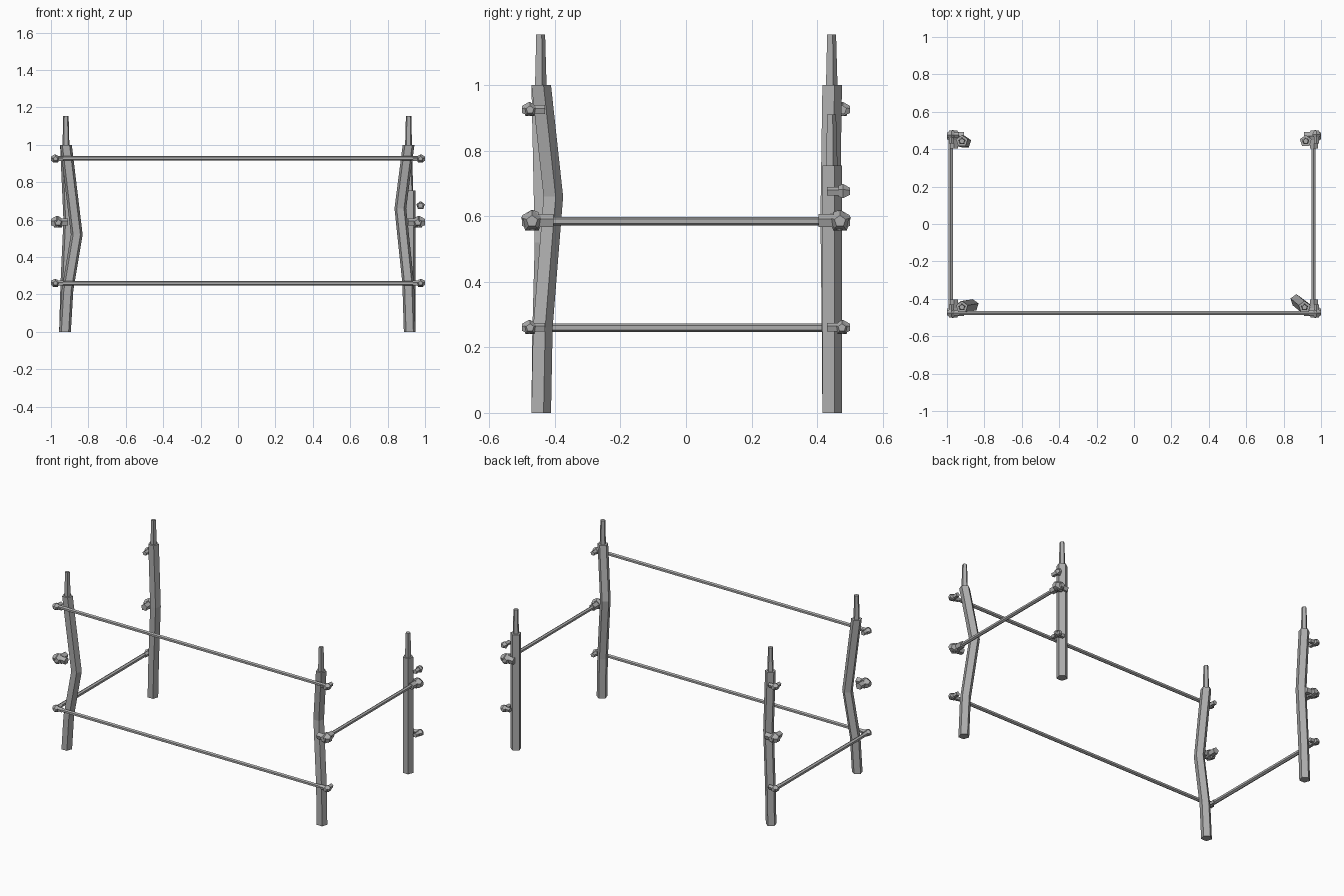
import bpy, bmesh, math
from mathutils import Vector

old = bpy.data.objects.get("Cube")
if old:
    bpy.data.objects.remove(old, do_unlink=True)

grey = bpy.data.materials.new("weathered grey")
grey.use_nodes = True
colour = (0.42, 0.42, 0.42, 1)
grey.diffuse_color = colour
grey.node_tree.nodes["Principled BSDF"].inputs["Base Color"].default_value = colour

# Two directions spanning each ring, for a loft along x, y or z
SPAN = {"x": (Vector((0, 0, 1)), Vector((0, 1, 0))),
        "y": (Vector((0, 0, 1)), Vector((1, 0, 0))),
        "z": (Vector((0, 1, 0)), Vector((1, 0, 0)))}


def loft(name, path, axis, sides=5):
    """Closed faceted tube through (centre, radius) rings."""
    u, v = SPAN[axis]
    bm = bmesh.new()
    rings = []
    for centre, radius in path:
        ring = []
        for i in range(sides):
            a = math.tau * i / sides
            ring.append(bm.verts.new(Vector(centre) + radius * (u * math.cos(a) + v * math.sin(a))))
        rings.append(ring)
    for low, high in zip(rings, rings[1:]):
        for i in range(sides):
            j = (i + 1) % sides
            bm.faces.new((low[i], low[j], high[j], high[i]))
    bm.faces.new(rings[0])
    bm.faces.new(rings[-1])
    bmesh.ops.recalc_face_normals(bm, faces=bm.faces)
    mesh = bpy.data.meshes.new(name)
    bm.to_mesh(mesh)
    bm.free()
    mesh.materials.append(grey)
    obj = bpy.data.objects.new(name, mesh)
    bpy.context.collection.objects.link(obj)


def post(name, path):
    """Bent post with a thinner tapered pin on top."""
    loft(name + "_post", [(p, 0.033) for p in path], "z")
    x, y, z = path[-1]
    loft(name + "_pin", [((x, y, z - 0.02), 0.02), ((x, y, z + 0.155), 0.015)], "z")


def bolt(name, axis, x, y, z, inner, size):
    """Stub with a faceted knob on its outer end."""
    sign = math.copysign(1, x if axis == "x" else y)
    outer = 1.0 if axis == "x" else 0.5
    path = []
    for along, radius in ((inner, 0.022), (outer - 0.05 * size, 0.022),
                          (outer - 0.05 * size, 0.028), (outer - 0.03 * size, 0.035),
                          (outer, 0.018)):
        centre = (sign * along, y, z) if axis == "x" else (x, sign * along, z)
        path.append((centre, radius * size))
    loft(name, path, axis)


# Posts
post("front_right", [(-0.925, -0.445, 0), (-0.912, -0.443, 0.22),
                     (-0.862, -0.435, 0.52), (-0.92, -0.445, 1)])
post("front_left", [(0.918, -0.445, 0), (0.91, -0.44, 0.26),
                    (0.868, -0.408, 0.66), (0.912, -0.445, 1)])
post("back_right", [(-0.925, 0.443, 0), (-0.918, 0.441, 0.25),
                    (-0.902, 0.437, 0.6), (-0.92, 0.443, 1)])
post("back_left", [(0.918, 0.443, 0), (0.918, 0.443, 0.755)])

# Corner bolts: a large pair in the middle and small pairs above and below
for sx, side in ((-1, "right"), (1, "left")):
    for sy, end in ((-1, "front"), (1, "back")):
        name = end + "_" + side
        short = sx > 0 and sy > 0
        top = 0.675 if short else 0.925
        bolt(name + "_middle_bolt_across", "x", sx, sy * 0.47, 0.585, 0.908, 1)
        bolt(name + "_middle_bolt_along", "y", sx * 0.962, sy, 0.585, 0.405, 1)
        for label, z in (("lower", 0.26), ("upper", top)):
            bolt(name + "_" + label + "_bolt_along", "y", sx * 0.976, sy, z, 0.43, 0.68)
            if not (short and label == "upper"):
                bolt(name + "_" + label + "_bolt_across", "x", sx, sy * 0.476, z, 0.935, 0.68)

# Rails
for label, z in (("lower", 0.26), ("upper", 0.928)):
    loft("front_" + label + "_rail", [((x, -0.477, z), 0.0125) for x in (-0.98, 0.98)], "x", 6)
loft("left_rail", [((0.96, y, 0.585), 0.0125) for y in (-0.45, 0.45)], "y", 6)
loft("right_rail", [((-0.98, y, 0.26), 0.0135) for y in (-0.47, 0.47)], "y", 6)
